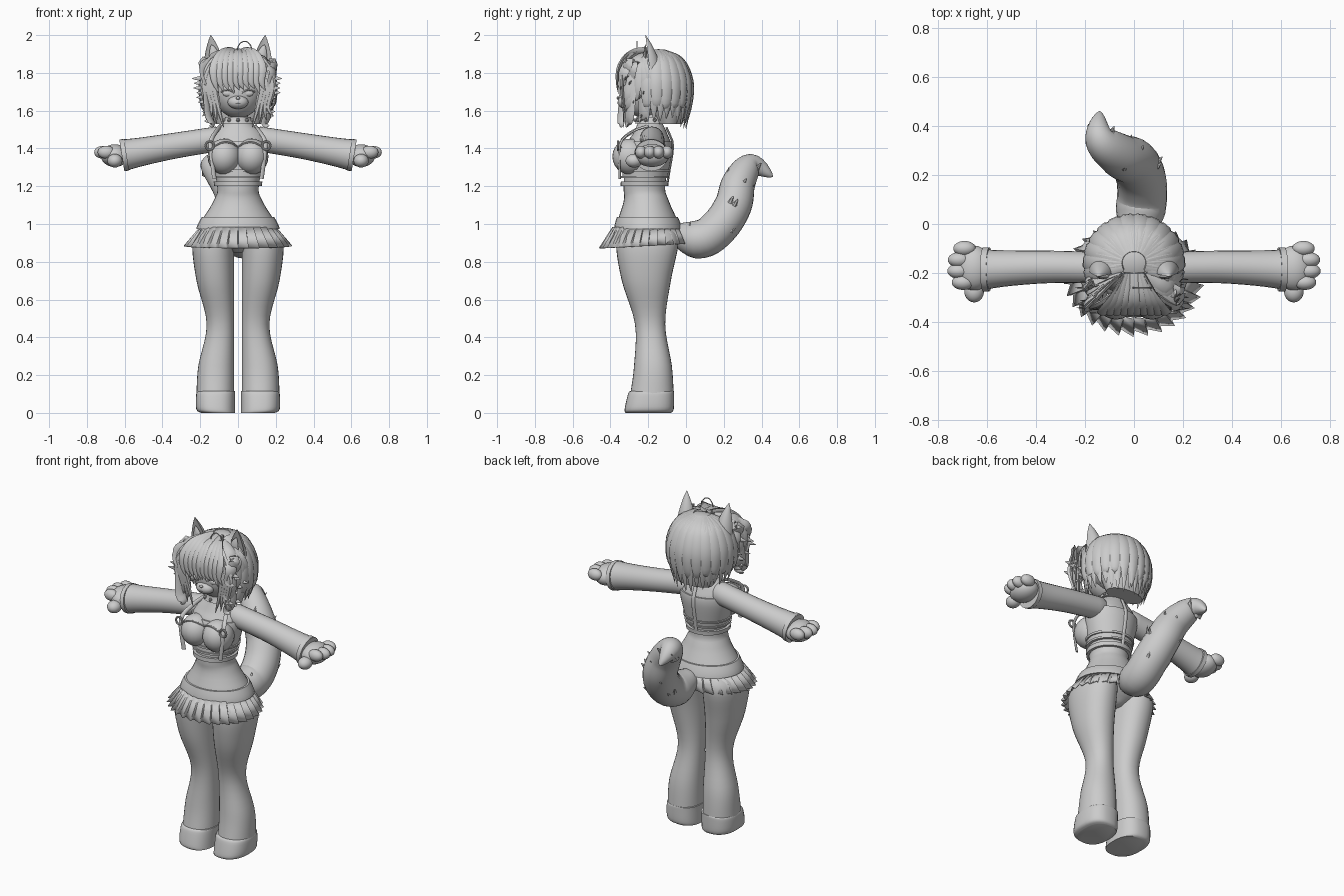
import bpy, bmesh, math, random
from math import sin, cos, pi, tau
from mathutils import Vector

cube = bpy.data.objects.get("Cube")
if cube:
    bpy.data.objects.remove(cube)
random.seed(4)
parts = []

grey = bpy.data.materials.new("plain_grey")
grey.use_nodes = True
grey.diffuse_color = (.6, .6, .6, 1)
grey.node_tree.nodes["Principled BSDF"].inputs["Base Color"].default_value = grey.diffuse_color


def finish(name, bm):
    bmesh.ops.recalc_face_normals(bm, faces=bm.faces)
    mesh = bpy.data.meshes.new(name)
    bm.to_mesh(mesh)
    bm.free()
    mesh.materials.append(grey)
    obj = bpy.data.objects.new(name, mesh)
    bpy.context.collection.objects.link(obj)
    parts.append(obj)
    return obj


def smooth(rows, steps):
    """Catmull-Rom interpolation through rows of numbers."""
    out = []
    last = len(rows) - 1
    for i in range(last):
        around = rows[max(i - 1, 0)], rows[i], rows[i + 1], rows[min(i + 2, last)]
        for j in range(steps):
            t = j / steps
            out.append([b + t / 2 * (c - a + t * (2 * a - 5 * b + 4 * c - d + t * (3 * (b - c) + d - a)))
                        for a, b, c, d in zip(*around)])
    return out + [list(rows[-1])]


def skin(name, rings, caps=True):
    """Join rings of points into one surface."""
    bm = bmesh.new()
    loops = [[bm.verts.new(point) for point in ring] for ring in rings]
    n = len(loops[0])
    for low, high in zip(loops, loops[1:]):
        for i in range(n):
            j = (i + 1) % n
            bm.faces.new((low[i], low[j], high[j], high[i]))
    if caps:
        bm.faces.new(loops[0])
        bm.faces.new(loops[-1])
    return finish(name, bm)


def stack(name, rows, side=1, centre=lambda rx: 0, square=1, cup=-1, steps=5, n=32):
    """Level ovals given as (z, x radius, y centre, y radius)."""
    def bend(v):
        return math.copysign(abs(v) ** square, v)
    rings = []
    for z, rx, y, ry in smooth(rows, steps):
        ring = []
        for i in range(n):
            c, d = bend(cos(tau * i / n)), bend(sin(tau * i / n))
            depth = d if d > 0 else -cup * d
            ring.append((side * (centre(rx) + rx * c), y + ry * depth, z))
        rings.append(ring)
    return skin(name, rings)


def tube(name, path, width, thick=None, taper=lambda t: 1, side=1, out=(0, 0, 1), n=8, steps=4):
    """Sweep an oval along a path, its thin axis facing out."""
    points = [Vector((side * x, y, z)) for x, y, z in smooth(path, steps)]
    last = len(points) - 1
    thick = thick or width
    rings = []
    for i, point in enumerate(points):
        along = (points[min(i + 1, last)] - points[max(i - 1, 0)]).normalized()
        across = along.cross(Vector(out)).normalized()
        normal = across.cross(along)
        size = taper(i / last)
        rings.append([point + size * (across * width * cos(tau * j / n) + normal * thick * sin(tau * j / n))
                      for j in range(n)])
    return skin(name, rings)


def ball(name, centre, size, side=1, segments=24):
    bm = bmesh.new()
    bmesh.ops.create_uvsphere(bm, u_segments=segments, v_segments=segments // 2, radius=1)
    for v in bm.verts:
        x, y, z = (c + s * p for c, s, p in zip(centre, size, v.co))
        v.co = side * x, y, z
    return finish(name, bm)


def lock(name, path, width, side=1, out=(0, -1, 0)):
    """Flat hair lock, widest in the middle and pointed at the tip."""
    return tube(name, path, width, .012, lambda t: sin(pi * (.2 + .79 * t)), side, out, n=6)


# Torso and the clothing that follows its shape
torso = smooth([(.85, .04, -.2, .07), (.95, .21, -.2, .17), (1.12, .13, -.21, .12), (1.2, .11, -.22, .11),
                (1.4, .15, -.2, .12), (1.48, .13, -.19, .09), (1.55, .06, -.19, .06), (1.63, .05, -.19, .05)], 20)
stack("torso", torso[::4], steps=1)


def clothing(name, low, high, grow):
    rows = [(z, rx + grow, y, ry + grow) for z, rx, y, ry in torso if low <= z <= high]
    stack(name, rows, steps=1)


clothing("crop_top", 1.25, 1.44, .008)
for height in (1.2, 1.235, 1.27):
    clothing("rib_band", height, height + .025, .016)
clothing("collar", 1.53, 1.57, .014)
clothing("skirt_band", .97, 1.04, .01)
back = [(z, y + ry + .01) for z, rx, y, ry in torso if 1.2 < z < 1.53]
tube("back_strap", [(0, y, z) for z, y in back[::8]], .012, .006, out=(0, 1, 0))
for i in range(10):
    a = tau * i / 10
    ball("collar_stud", (.08 * sin(a), -.19 - .08 * cos(a), 1.55), (.01, .01, .01), segments=8)

# Pleated skirt: steps around an oval that widens downwards
pleats, rings = 30, []
for t in (0, .5, 1):
    ring = []
    for i in range(pleats):
        for edge in (-1, 1):
            a = tau * (i + edge * .46) / pleats
            r = edge * (.003 + .01 * t)
            x, y = .2 + .075 * t + r, .18 + .046 * t + r
            ring.append((x * cos(a), y * sin(a) - .207 - .015 * t, .985 - t * (.1 - .012 * sin(a))))
    rings.append(ring)
skin("skirt_pleats", rings, caps=False).modifiers.new("thickness", "SOLIDIFY").thickness = .005

# Head and face
ball("head", (0, -.22, 1.7), (.128, .12, .14))
ball("muzzle", (0, -.32, 1.645), (.055, .042, .036))
ball("nose", (0, -.36, 1.667), (.013, .008, .008), segments=10)
tube("mouth", [(x, abs(x) / 3 - .36, 1.637 + abs(x) / 6) for x in (-.03, 0, .03)], .003)

# Mirrored parts: left is +x
for side, prefix in ((1, "left_"), (-1, "right_")):
    stack(prefix + "leg", [(.1, .1, -.18, .115), (.25, .095, -.175, .1), (.47, .073, -.19, .08),
                           (.7, .1, -.21, .13), (.9, .11, -.205, .165), (.98, .08, -.2, .13)],
          side, lambda rx: .02 + rx, square=.92)
    stack(prefix + "foot", [(0, .09, -.2, .12), (.02, .103, -.195, .13), (.1, .103, -.185, .122),
                            (.115, .097, -.18, .115)], side, lambda rx: .015 + rx, square=.8)

    # Arm, cuff, paw and digits
    tube(prefix + "arm", [(.08, -.18, 1.455), (.35, -.175, 1.412), (.61, -.185, 1.364)], .064, .066,
         lambda t: 1 + .3 * t ** 3 if t > 0 else .8, side, n=24, steps=6)
    tube(prefix + "cuff", [(.59, -.185, 1.367), (.615, -.185, 1.363)], .09, .085, side=side, n=24)
    ball(prefix + "paw", (.652, -.18, 1.362), (.075, .092, .06), side)
    for i in range(4):
        ball(prefix + "finger", (.717 - .01 * (i - 1.6) ** 2, -.1 - .046 * i, 1.38), (.046, .031, .034), side)
    ball(prefix + "thumb", (.652, -.275, 1.335), (.04, .045, .036), side)

    # Bust cup with its trim, strap and buckle
    ball(prefix + "cup", (.073, -.295, 1.357), (.088, .095, .095), side)
    trim = []
    for i in range(7):
        u = .9 - .27 * i
        w = .4 + .4 * sin(pi * (i + .5) / 7)
        trim.append((.073 - .088 * u, -.297 - .095 * math.sqrt(max(.05, 1 - u * u - w * w)), 1.357 + .095 * w))
    tube(prefix + "neckline_trim", trim, .005, side=side)
    tube(prefix + "strap", [(.09, -.2, 1.52), (.115, -.28, 1.49), (.145, -.35, 1.42), (.125, -.35, 1.24)],
         .012, .005, side=side, out=(.4, -1, 0))
    loop = [tau * i / 8 for i in range(9)]
    tube(prefix + "buckle", [(.15 + .022 * cos(a), -.36, 1.415 + .022 * sin(a)) for a in loop],
         .006, side=side, out=(0, -1, 0))

    # Eye, eyelid and ear hollowed at the front
    ball(prefix + "eye", (.052, -.318, 1.692), (.03, .014, .018), side)
    tube(prefix + "eyelid", [(.02, -.338, 1.695), (.052, -.334, 1.71), (.09, -.305, 1.7)], .004, side=side)
    levels = [i / 6 for i in range(7)]
    stack(prefix + "ear", [(1.8 + .2 * t, .053 * (1 - t * t) + .002, -.19 - .025 * t, .058 * (1 - t * t) + .002)
                           for t in levels], side, lambda rx: .145 - .3 * rx, cup=.25)
    lock(prefix + "ear_tuft", [(.12, -.2, 1.84), (.125, -.215, 1.89), (.14, -.215, 1.95)], .03, side)

    # Curled side locks
    for i in range(11):
        t = i / 10
        z, y = 1.77 - t / 4, random.uniform(-.34, -.2)
        flick = random.uniform(-.015, .01)
        lock(prefix + "side_lock", [(.05, -.2, 1.905), (.15, y * .6 - .1, 1.85), (.19 - .03 * t, y, z + .08),
                                    (.175 - .04 * t, y - .01, z + .01), (.245 - .08 * t + flick, y - .015, z)],
             .034, side, (.8, -.6, .1))

    # Face-framing locks and fringe
    for i in range(4):
        x = .105 + .018 * i
        lock(prefix + "front_lock", [(.03, -.24, 1.915), (x * .8, -.32, 1.86), (x + .02, -.34, 1.74),
                                     (x, -.33, 1.62), (x + .02 * i - .03, -.33, 1.51 + .02 * i)], .024, side)
    for i in range(5):
        x = .012 + .028 * i
        lock(prefix + "fringe", [(.01 + x / 5, -.2, 1.922), (x * .7, -.3, 1.898), (x, -.355, 1.83),
                                 (x, -.365, 1.755), (x + side * .02, -.358, random.uniform(1.685, 1.72))],
             .027, side)

# Back hair: inner mass and two layers of locks
ball("hair_cap", (0, -.145, 1.75), (.178, .152, .176))
stack("hair_inner", [(1.53, .12, -.085, .065), (1.6, .15, -.085, .085), (1.72, .17, -.095, .105)])
for layer, count in enumerate((19, 14)):
    for i in range(count):
        a = math.radians(210 * i / (count - 1) - 105)
        tip = 1.49 + .05 * layer + .06 * abs(sin(a)) + random.uniform(-.015, .03)
        full = 1 + .04 * layer
        shape = ((.25, 1.918), (.76, 1.87), (full, 1.76), (full, 1.64), (full - .12, tip))
        lock("back_lock", [(.188 * sin(a) * r, .182 * cos(a) * r - .16, z) for r, z in shape],
             .036, out=(sin(a), cos(a), .15))
arch = [pi * i / 6 for i in range(7)]
tube("loose_hair", [(.035 - .04 * cos(a), -.26, 1.91 + .057 * sin(a)) for a in arch], .003, out=(0, -1, 0))

# Tail with fur tufts
tail = [(0, -.06, .95), (.03, .08, .92), (.03, .18, .99), (0, .25, 1.1), (-.06, .28, 1.22),
        (-.14, .35, 1.31), (-.14, .46, 1.25)]


def fullness(t):
    return min(1, .5 + 4 * t) * (1.02 - t ** 5)


tube("tail", tail, .1, taper=fullness, out=(1, 0, 0), n=24, steps=6)
for i in range(1, 6):
    radius = .1 * fullness(i / 6)
    for _ in range(3):
        a = random.uniform(0, tau)
        away = Vector((cos(a), .7 * sin(a), -.5 * sin(a)))
        rise = Vector((0, .02, .035))
        root = Vector(tail[i])
        path = [root + away * radius * .75 - rise, root + away * radius, root + away * radius * 1.18 + rise]
        tube("tail_tuft", path, .03, .015, lambda t: 1.01 - t, out=away, n=6)

bpy.ops.object.select_all(action="DESELECT")
for obj in parts:
    obj.select_set(True)
bpy.context.view_layer.objects.active = parts[0]
bpy.ops.object.shade_smooth_by_angle(angle=math.radians(40))
